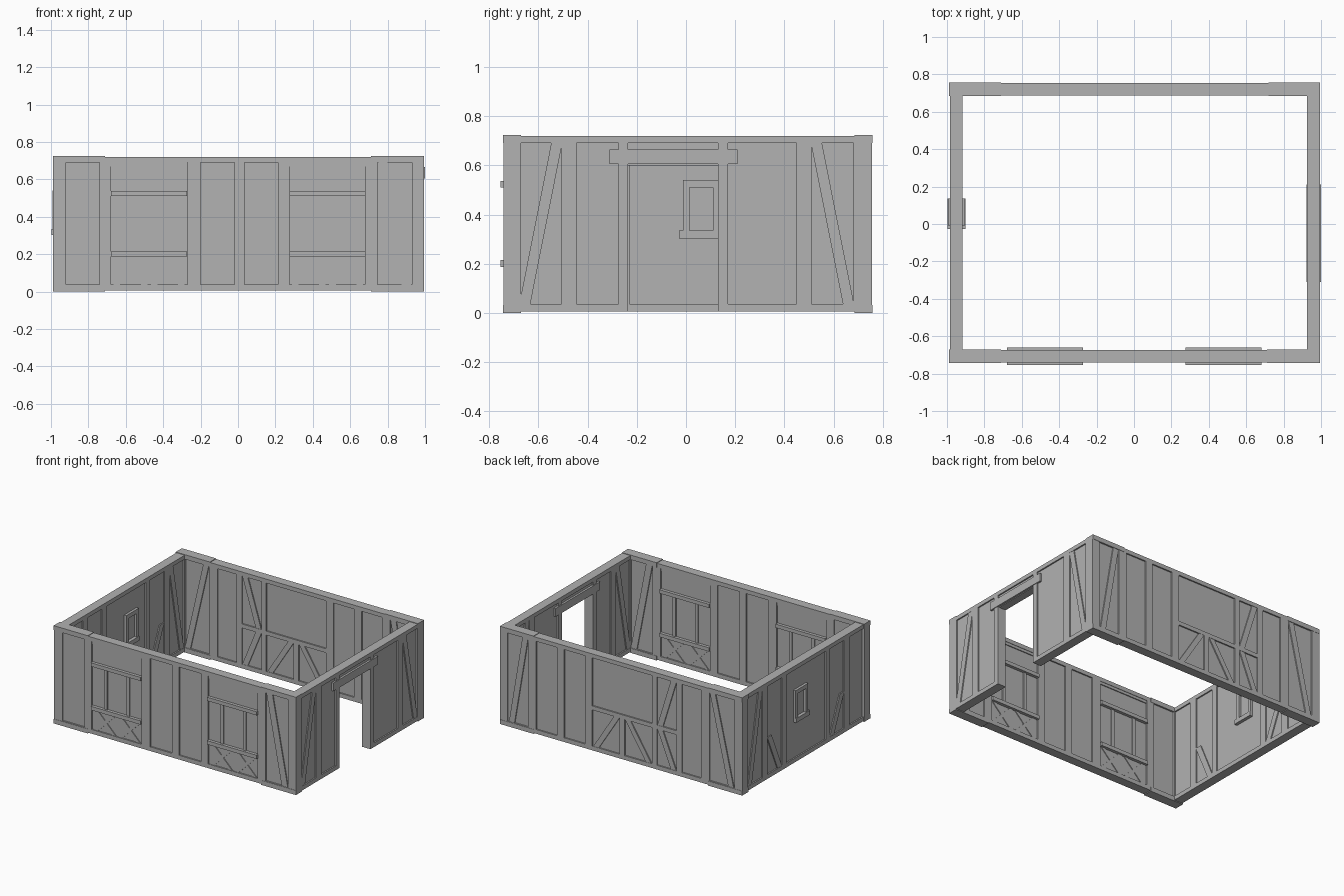
import bpy
import bmesh

if "Cube" in bpy.data.objects:
    bpy.data.objects.remove(bpy.data.objects["Cube"], do_unlink=True)

TOP, BASE = 0.72, 0.006
RAIL_TOP, RAIL_LOW = 0.69, 0.037      # panel limits between plate and sill
FRAME, CORE = 0.034, 0.024            # half thickness of timbers and panels

grey = bpy.data.materials.new("plain grey")
grey.use_nodes = True
colour = (0.445, 0.445, 0.445, 1)
grey.diffuse_color = colour
grey.node_tree.nodes["Principled BSDF"].inputs["Base Color"].default_value = colour


class Wall:
    """Wall running along x or y; u runs along it, d across it."""

    def __init__(self, name, axis, centre):
        self.name, self.axis, self.centre = name, axis, centre
        self.parts = {}

    def prism(self, part, outline, d0, d1):
        bm = self.parts.setdefault(part, bmesh.new())
        rings = []
        for d in (d0, d1):
            c = self.centre + d
            rings.append([bm.verts.new((u, c, z) if self.axis == "x" else (c, u, z))
                          for u, z in outline])
        bm.faces.new(rings[0])
        bm.faces.new(rings[1][::-1])
        n = len(outline)
        for i in range(n):
            j = (i + 1) % n
            bm.faces.new((rings[0][i], rings[1][i], rings[1][j], rings[0][j]))

    def box(self, part, u0, u1, z0, z1, half):
        self.prism(part, [(u0, z0), (u1, z0), (u1, z1), (u0, z1)], -half, half)

    def brace(self, part, low, high, width, half=FRAME - 0.002):
        # Slanted timber with level ends
        (u0, z0), (u1, z1) = low, high
        w = width / 2
        self.prism(part, [(u0 - w, z0), (u0 + w, z0), (u1 + w, z1), (u1 - w, z1)],
                   -half, half)

    def frame(self, posts, door=None):
        # Uprights, with plate and sill pieces in each bay
        for u0, u1 in posts:
            self.box("posts", u0, u1, BASE, TOP, FRAME)
        for (_, a), (b, _) in zip(posts, posts[1:]):
            is_door = door == (a, b)
            self.box("top_plate", a, b, RAIL_TOP, TOP, FRAME)
            self.box("panels", a, b, 0.6 if is_door else RAIL_LOW, RAIL_TOP, CORE)
            if not is_door:
                self.box("sill_beam", a, b, BASE, RAIL_LOW, FRAME)

    def finish(self):
        for part, bm in self.parts.items():
            bmesh.ops.recalc_face_normals(bm, faces=bm.faces)
            mesh = bpy.data.meshes.new(f"{self.name}_{part}")
            bm.to_mesh(mesh)
            bm.free()
            mesh.materials.append(grey)
            bpy.context.collection.objects.link(
                bpy.data.objects.new(mesh.name, mesh))


# Front wall with two window bays
front = Wall("front_wall", "x", -0.707)
front.frame([(-0.99, -0.92), (-0.74, -0.68), (-0.27, -0.2), (-0.02, 0.035),
             (0.215, 0.275), (0.68, 0.745), (0.93, 0.995)])
front.brace("braces", (0.9, RAIL_LOW), (0.775, RAIL_TOP), 0.05)
for mid in (-0.475, 0.478):
    a, b = mid - 0.203, mid + 0.203
    front.box("window_lintels", a, b, 0.51, 0.537, 0.047)
    front.box("window_sills", a, b, 0.187, 0.215, 0.047)
    front.box("upper_panels", a, b, 0.67, RAIL_TOP, FRAME - 0.003)
    for side in (-1, 1):
        u = mid + side * 0.092
        front.box("window_posts", u - 0.012, u + 0.012, 0.215, 0.51, FRAME - 0.002)
        # Crossed braces under the sill
        c = mid + side * 0.1
        for lean in (-0.075, 0.075):
            front.brace("cross_braces", (c - lean, RAIL_LOW), (c + lean, 0.187),
                        0.035, FRAME - 0.004)

# Back wall with braced lower bays
back = Wall("back_wall", "x", 0.721)
back.frame([(-0.99, -0.925), (-0.72, -0.65), (-0.495, -0.45), (-0.29, -0.25),
            (0.24, 0.3), (0.47, 0.53), (0.7, 0.765), (0.935, 0.995)])
back.brace("braces", (0.9, RAIL_LOW), (0.79, RAIL_TOP), 0.045)
back.brace("braces", (-0.895, RAIL_LOW), (-0.745, RAIL_TOP), 0.045)
back.box("middle_rail", -0.25, 0.24, 0.305, 0.335, FRAME)
back.box("middle_rail", -0.45, -0.29, 0.305, 0.335, FRAME)
back.box("short_post", -0.025, 0.015, RAIL_LOW, 0.305, FRAME)
for low, high in (((-0.22, RAIL_LOW), (-0.05, 0.305)),
                  ((0.21, RAIL_LOW), (0.04, 0.305)),
                  ((-0.425, RAIL_LOW), (-0.315, 0.305)),
                  ((-0.315, 0.335), (-0.425, RAIL_TOP))):
    back.brace("braces", low, high, 0.045)

# Right wall with the doorway
right = Wall("right_wall", "y", 0.96)
right.frame([(-0.72, -0.67), (-0.505, -0.445), (-0.275, -0.235), (0.13, 0.17),
             (0.45, 0.51), (0.68, 0.73)], door=(-0.235, 0.13))
right.box("door_lintel", -0.31, 0.21, 0.605, 0.665, 0.039)
right.brace("braces", (-0.655, RAIL_LOW), (-0.525, RAIL_TOP), 0.045)
right.brace("braces", (0.66, RAIL_LOW), (0.53, RAIL_TOP), 0.045)

# Left wall with the small window
left = Wall("left_wall", "y", -0.95)
left.frame([(-0.72, -0.67), (-0.505, -0.445), (-0.28, -0.23), (0.23, 0.28),
            (0.45, 0.51), (0.68, 0.73)])
left.brace("braces", (0.655, RAIL_LOW), (0.53, RAIL_TOP), 0.045)
for s in (-1, 1):
    left.brace("braces", (s * 0.305, RAIL_LOW), (s * 0.425, 0.31), 0.05)
left.box("window_frame", -0.012, 0.015, 0.335, 0.54, 0.043)
left.box("window_frame", 0.11, 0.135, 0.335, 0.54, 0.043)
left.box("window_frame", 0.015, 0.11, 0.51, 0.54, 0.043)
left.box("window_sill", -0.028, 0.135, 0.303, 0.335, 0.048)

# Slightly raised corner caps that meet the long walls
for wall, a, b in ((front, -0.99, -0.71), (front, 0.71, 0.995),
                   (back, -0.99, -0.71), (back, 0.72, 0.995)):
    wall.box("corner_cap", a, b, RAIL_TOP, TOP + 0.004, FRAME + 0.002)
    wall.box("corner_foot", a, b, 0, RAIL_LOW - 0.004, FRAME + 0.002)

for wall in (front, back, right, left):
    wall.finish()
